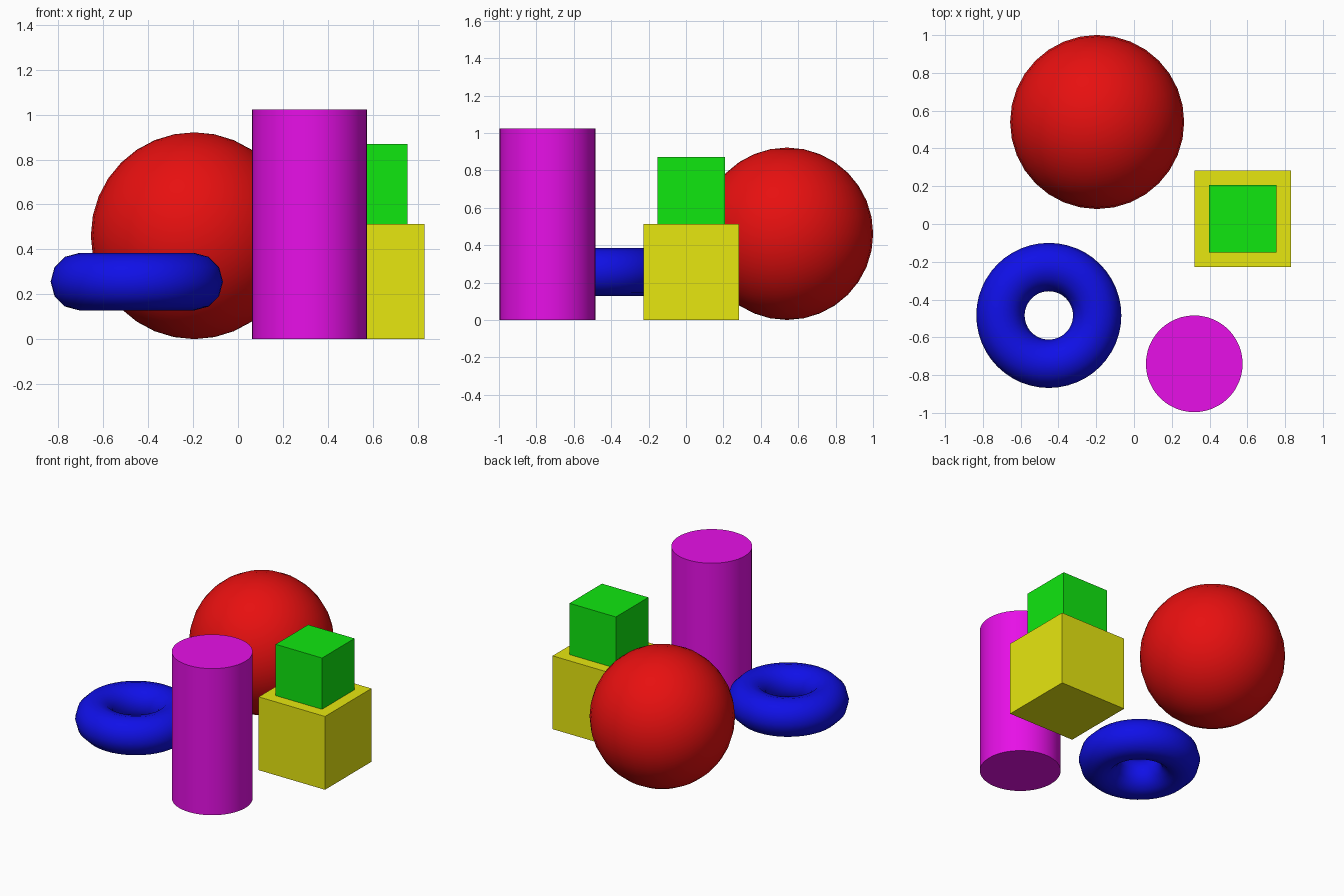
import bpy
import math

cube = bpy.data.objects.get("Cube")
if cube:
    bpy.data.objects.remove(cube, do_unlink=True)

U = 0.256        # half the edge of the large block
HI, LO = 0.8, 0.005


def material(name, r, g, b):
    mat = bpy.data.materials.new(name)
    mat.use_nodes = True
    colour = (r, g, b, 1)
    mat.diffuse_color = colour
    mat.node_tree.nodes["Principled BSDF"].inputs["Base Color"].default_value = colour
    return mat


def finish(name, mat, smooth=False):
    obj = bpy.context.object
    obj.name = name
    obj.data.name = name
    obj.data.materials.append(mat)
    if smooth:
        bpy.ops.object.shade_smooth_by_angle(angle=math.radians(40))
    return obj


red = material("red", HI, LO, LO)
blue = material("blue", LO, LO, HI)
green = material("green", LO, HI * 0.9, LO)
yellow = material("yellow", HI, HI, LO)
magenta = material("magenta", HI, LO, HI)
green.diffuse_color = (LO, HI, LO, 1)
green.node_tree.nodes["Principled BSDF"].inputs["Base Color"].default_value = (LO, HI, LO, 1)

# Ball resting on the ground
r = 1.8 * U
bpy.ops.mesh.primitive_uv_sphere_add(segments=32, ring_count=16, radius=r,
                                     location=(-0.195, 0.54, r))
finish("ball", red, True)

# Ring floating at the middle height of the large block
bpy.ops.mesh.primitive_torus_add(major_segments=48, minor_segments=12,
                                 major_radius=U, minor_radius=U / 2,
                                 location=(-0.451, -0.484, U))
finish("ring", blue, True)

# Tall column
bpy.ops.mesh.primitive_cylinder_add(vertices=48, radius=U, depth=4 * U,
                                    location=(0.319, -0.74, 2 * U))
finish("column", magenta, True)

# Two stacked blocks
x, y = 0.576, 0.028
bpy.ops.mesh.primitive_cube_add(size=2 * U, location=(x, y, U))
finish("large_block", yellow)
small = 1.4 * U
bpy.ops.mesh.primitive_cube_add(size=small, location=(x, y, 2 * U + small / 2))
finish("small_block", green)
